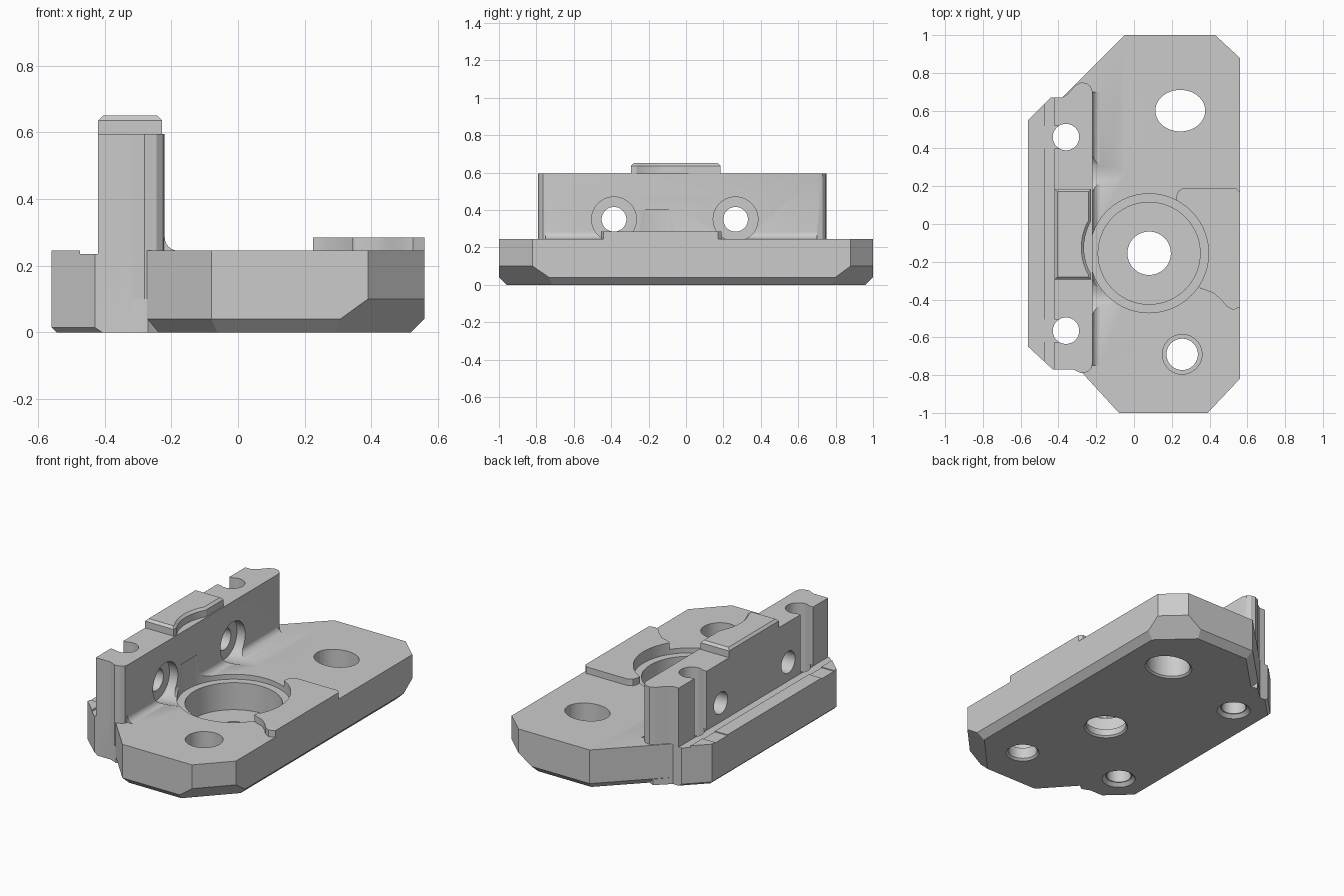
import bpy, bmesh, math
from mathutils import Matrix, Vector

cube = bpy.data.objects.get("Cube")
if cube:
    bpy.data.objects.remove(cube, do_unlink=True)

grey = bpy.data.materials.new("plain grey")
grey.use_nodes = True
grey.diffuse_color = (0.6, 0.6, 0.6, 1)
grey.node_tree.nodes["Principled BSDF"].inputs["Base Color"].default_value = (0.6, 0.6, 0.6, 1)


def finish(bm, name):
    bmesh.ops.recalc_face_normals(bm, faces=bm.faces[:])
    mesh = bpy.data.meshes.new(name)
    bm.to_mesh(mesh)
    bm.free()
    mesh.materials.append(grey)
    obj = bpy.data.objects.new(name, mesh)
    bpy.context.collection.objects.link(obj)
    return obj


def prism(name, points, z0, z1, chamfers=(), top_bevel=0, matrix=None):
    """Extrude an outline; chamfers lists a bottom chamfer height per edge."""
    bm = bmesh.new()
    face = bm.faces.new([bm.verts.new((x, y, z0)) for x, y in points])
    ext = bmesh.ops.extrude_face_region(bm, geom=[face])
    top = [v for v in ext["geom"] if isinstance(v, bmesh.types.BMVert)]
    bmesh.ops.translate(bm, verts=top, vec=(0, 0, z1 - z0))
    bmesh.ops.recalc_face_normals(bm, faces=bm.faces[:])
    for i, c in enumerate(chamfers):
        if c:
            a, b = Vector(points[i]), Vector(points[(i + 1) % len(points)])
            d = (b - a).normalized()
            cut = bmesh.ops.bisect_plane(
                bm, geom=bm.verts[:] + bm.edges[:] + bm.faces[:],
                plane_co=(a.x, a.y, z0 + c), plane_no=(d.y, -d.x, -1), clear_outer=True)
            edges = [e for e in cut["geom_cut"] if isinstance(e, bmesh.types.BMEdge)]
            bmesh.ops.holes_fill(bm, edges=edges, sides=0)
    if top_bevel:
        rim = [e for e in bm.edges if all(abs(v.co.z - z1) < 1e-5 for v in e.verts)]
        bmesh.ops.bevel(bm, geom=rim, offset=top_bevel, segments=1, affect='EDGES')
    if matrix:
        bm.transform(matrix)
    return finish(bm, name)


def box(name, x0, x1, y0, y1, z0, z1):
    return prism(name, [(x0, y0), (x1, y0), (x1, y1), (x0, y1)], z0, z1)


def cone(name, r0, r1, start, end, a, b, axis="Z", stretch=1):
    """Round cutter from start to end along an axis, placed at a, b on the others."""
    bm = bmesh.new()
    bmesh.ops.create_cone(bm, cap_ends=True, segments=56, radius1=r0, radius2=r1, depth=end - start)
    mid = (start + end) / 2
    if axis == "Z":
        m = Matrix.Translation((a, b, mid)) @ Matrix.Diagonal((stretch, 1, 1, 1))
    else:
        m = Matrix.Translation((mid, a, b)) @ Matrix.Rotation(math.pi / 2, 4, 'Y')
    bm.transform(m)
    return finish(bm, name)


def combine(target, tool, operation):
    tool.hide_render = True
    mod = target.modifiers.new("combine", 'BOOLEAN')
    mod.operation, mod.solver, mod.object = operation, 'EXACT', tool
    bpy.context.view_layer.update()
    graph = bpy.context.evaluated_depsgraph_get()
    result = bpy.data.meshes.new_from_object(target.evaluated_get(graph))
    target.modifiers.clear()
    target.data = result
    bpy.data.objects.remove(tool, do_unlink=True)


# Main plate with bottom chamfers, taller at the right corners
body = prism("bracket_body", [
    (0.43, 1), (-0.05, 1), (-0.40, 0.65), (-0.40, -0.65),
    (-0.08, -1), (0.39, -1), (0.56, -0.82), (0.56, 0.88)],
    0, 0.245, [.04, .04, 0, .04, .04, .1, .04, .1])

# Side foot below the upright wall
foot = prism("side_foot", [
    (-0.44, 0.67), (-0.56, 0.55), (-0.56, -0.65), (-0.43, -0.77), (-0.32, -0.77),
    (-0.27, -0.79), (-0.20, -0.74), (-0.20, 0.70), (-0.30, 0.745), (-0.38, 0.67)],
    0, 0.245, [.015, .015, .015])
combine(body, foot, 'UNION')
combine(body, box("groove_cutter", -0.475, -0.42, -0.9, 0.9, 0.235, 0.4), 'DIFFERENCE')

# Raised pad beside the bore
pad = prism("raised_pad", [
    (0.10, 0.0), (0.35, -0.34), (0.42, -0.365), (0.46, -0.40), (0.49, -0.435),
    (0.525, -0.455), (0.56, -0.44), (0.56, 0.17), (0.54, 0.19), (0.26, 0.19),
    (0.235, 0.175), (0.225, 0.15), (0.225, 0.0)], 0.15, 0.285)
combine(body, pad, 'UNION')

# Upright wall, its root fillet and the top tab
wall = prism("upright_wall", [
    (-0.42, 0.67), (-0.42, -0.77), (-0.32, -0.77), (-0.28, -0.79), (-0.245, -0.783),
    (-0.225, -0.765), (-0.22, -0.74), (-0.22, 0.70), (-0.23, 0.73), (-0.25, 0.745),
    (-0.28, 0.75), (-0.31, 0.735), (-0.35, 0.69), (-0.38, 0.67)], 0.1, 0.595)
combine(body, wall, 'UNION')

arc = [(-0.18 + 0.04 * math.cos(t), 0.285 + 0.04 * math.sin(t))
       for t in (math.radians(270 - 15 * i) for i in range(7))]
along_y = Matrix(((1, 0, 0, 0), (0, 0, 1, 0), (0, 1, 0, 0), (0, 0, 0, 1)))
fillet = prism("wall_fillet", [(-0.26, 0.2), (-0.18, 0.2)] + arc + [(-0.26, 0.285)],
               -0.75, 0.70, matrix=along_y)
combine(body, fillet, 'UNION')

scoop = [(0.015 - 0.28 * math.cos(t), -0.125 + 0.28 * math.sin(t))
         for t in (math.radians(-30 + 6 * i) for i in range(11))]
tab = prism("top_tab", [(-0.42, 0.185), (-0.42, -0.295), (-0.2275, -0.295)] + scoop
            + [(-0.2275, 0.185)], 0.55, 0.65, top_bevel=0.014)
combine(body, tab, 'UNION')

# Stepped centre bore
cutters = [
    cone("bore_step", .315, .315, 0.215, 0.40, 0.08, -0.155),
    cone("bore_well", .27, .27, 0.05, 0.40, 0.08, -0.155),
    cone("bore_hole", .115, .115, -0.1, 0.40, 0.08, -0.155),
    cone("bore_countersink", .145, .105, -0.02, 0.02, 0.08, -0.155),
    # Oval hole and stepped round hole in the plate
    cone("oval_hole", .11, .11, -0.1, 0.40, 0.245, 0.60, stretch=1.2),
    cone("oval_countersink", .14, .10, -0.02, 0.02, 0.245, 0.60, stretch=1.2),
    cone("round_hole", .083, .083, -0.1, 0.40, 0.255, -0.69),
    cone("round_counterbore", .105, .105, 0.08, 0.40, 0.255, -0.69),
    cone("round_countersink", .115, .075, -0.02, 0.02, 0.255, -0.69)]

# Vertical holes open to the wall's outer side
for y in (0.46, -0.565):
    cutters += [
        cone("post_hole", .07, .07, -0.1, 0.8, -0.36, y),
        cone("post_countersink", .115, .075, -0.02, 0.02, -0.36, y),
        box("post_slot", -0.6, -0.365, y - 0.06, y + 0.06, 0.24, 0.8)]

# Cross holes with tapering recesses through the wall
for y in (-0.385, 0.265):
    cutters += [
        cone("cross_hole", .066, .066, -0.6, -0.2, y, 0.35, axis="X"),
        cone("cross_recess", .125, .10, -0.28, 0.0, y, 0.35, axis="X")]

for cutter in cutters:
    combine(body, cutter, 'DIFFERENCE')

# Smooth round surfaces, crisp edges
bpy.ops.object.select_all(action='DESELECT')
body.select_set(True)
bpy.context.view_layer.objects.active = body
bpy.ops.object.shade_smooth_by_angle(angle=math.radians(25))
